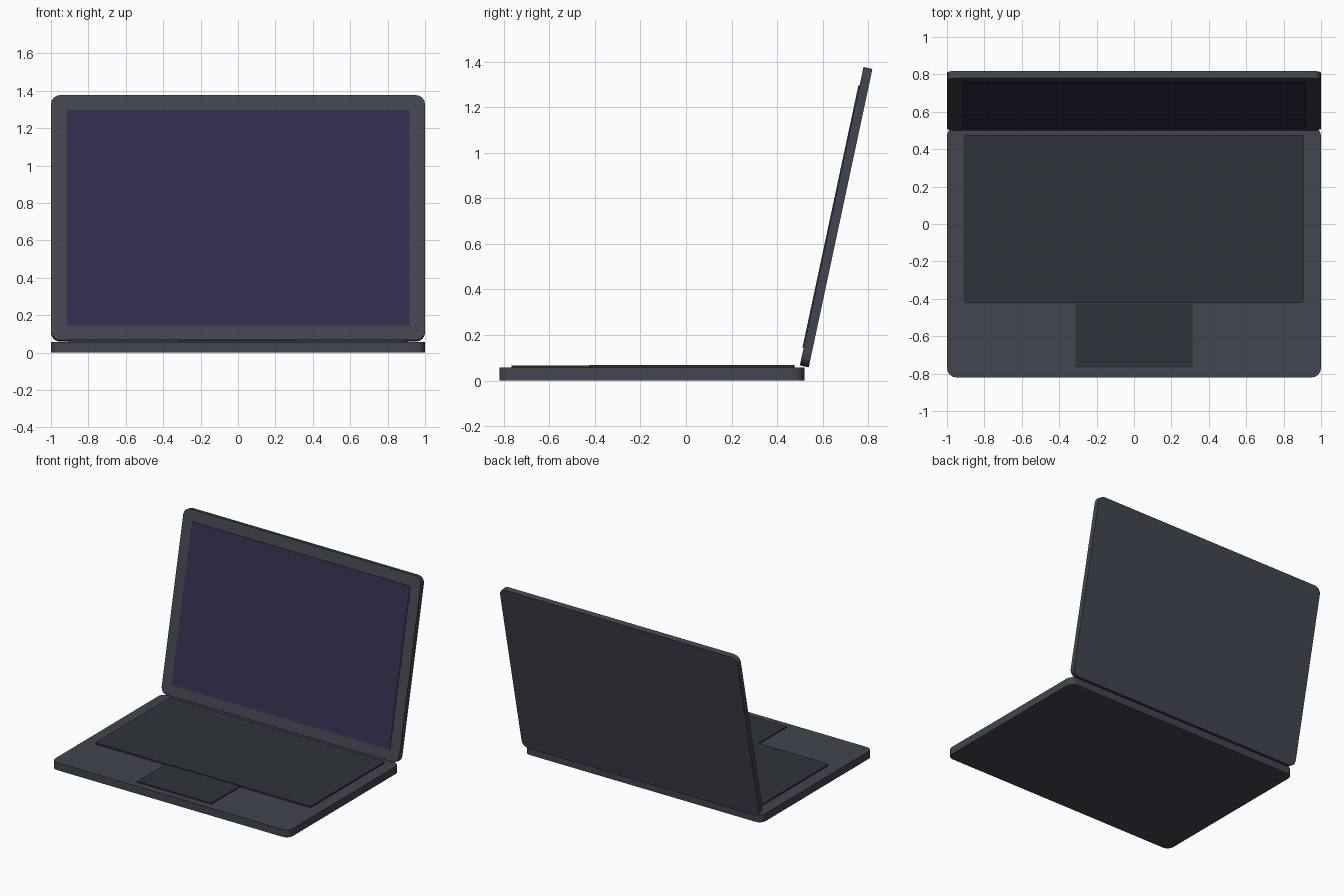
import bpy, bmesh, math
from mathutils import Matrix

if "Cube" in bpy.data.objects:
    bpy.data.objects.remove(bpy.data.objects["Cube"])


def material(name, rgb):
    m = bpy.data.materials.new(name)
    m.diffuse_color = (*rgb, 1)
    m.use_nodes = True
    m.node_tree.nodes["Principled BSDF"].inputs["Base Color"].default_value = m.diffuse_color
    return m


casing = material("casing_grey", (0.055, 0.060, 0.080))
dark = material("key_grey", (0.028, 0.033, 0.042))
glass = material("screen_blue", (0.030, 0.028, 0.072))


def plate(name, x, y, z, mat, radius=0.0, segments=4, frame=Matrix()):
    """Flat slab spanning +-x, y range and z range, with rounded plan corners."""
    bm = bmesh.new()
    bmesh.ops.create_cube(bm, size=1)
    for v in bm.verts:
        v.co.x *= 2 * x
        v.co.y = y[0] if v.co.y < 0 else y[1]
        v.co.z = z[0] if v.co.z < 0 else z[1]
    if radius:
        corners = [e for e in bm.edges
                   if abs(e.verts[0].co.z - e.verts[1].co.z) > 1e-5]
        bmesh.ops.bevel(bm, geom=corners, offset=radius, segments=segments,
                        profile=0.5, affect='EDGES')
    bmesh.ops.recalc_face_normals(bm, faces=bm.faces)
    me = bpy.data.meshes.new(name)
    bm.to_mesh(me)
    bm.free()
    me.materials.append(mat)
    ob = bpy.data.objects.new(name, me)
    ob.matrix_world = frame
    bpy.context.collection.objects.link(ob)
    return ob


# Lower half with keyboard and trackpad panels
plate("base", 1.0, (-0.82, 0.52), (0.0, 0.057), casing, 0.05)
plate("keyboard_panel", 0.907, (-0.423, 0.477), (0.05, 0.069), dark, 0.015, 2)
plate("trackpad", 0.313, (-0.767, -0.424), (0.05, 0.065), dark)

# Lid leaning back from the hinge line, local z faces the user
hinge = (Matrix.Translation((0, 0.539, 0.058))
         @ Matrix.Rotation(math.radians(90 - 12.05), 4, 'X'))
plate("lid", 1.0, (0.0, 1.34), (0.0, 0.04), casing, 0.05, frame=hinge)
plate("screen", 0.918, (0.08, 1.257), (0.03, 0.045), glass, frame=hinge)
